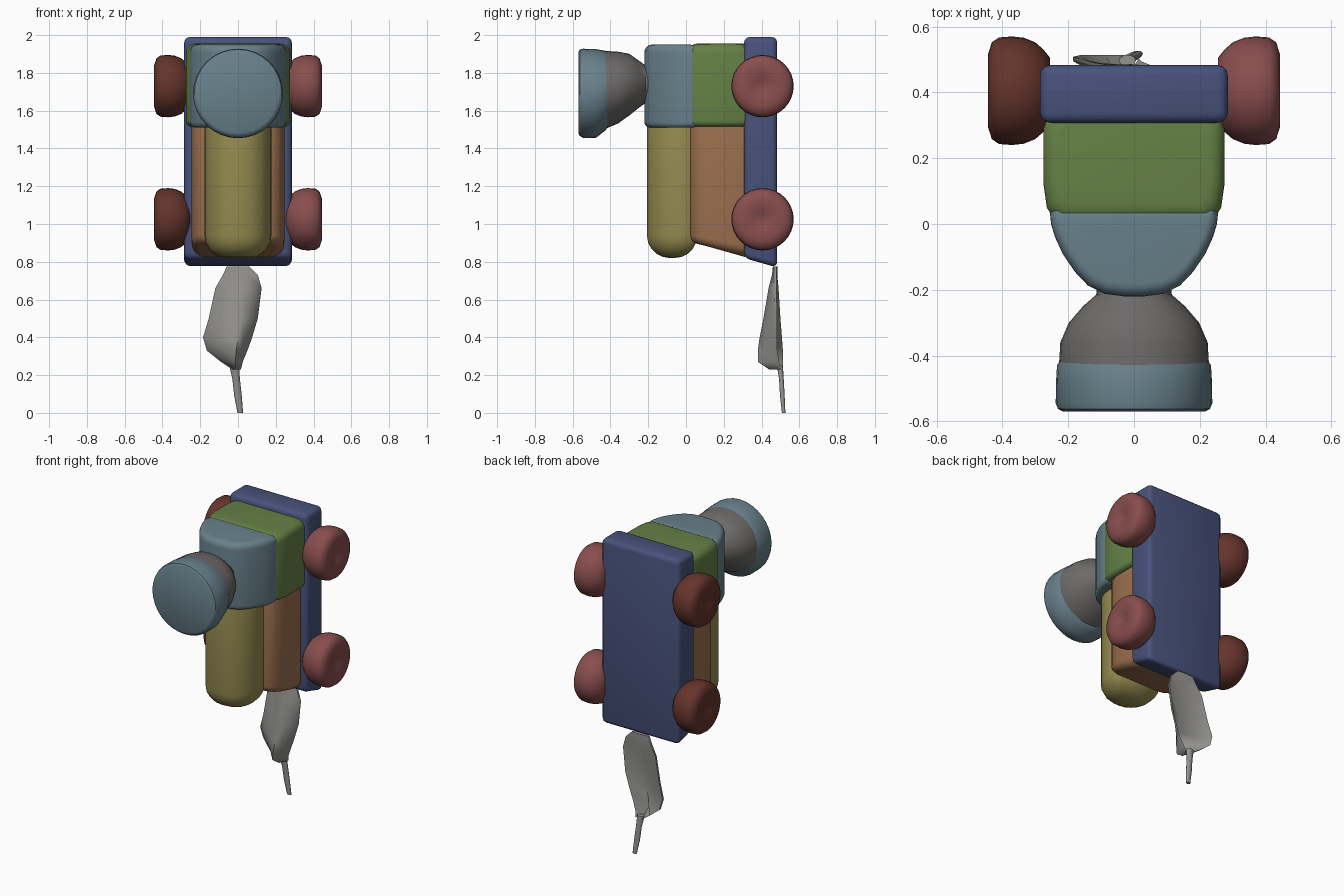
import bpy, bmesh, math
from mathutils import Vector

if "Cube" in bpy.data.objects:
    bpy.data.objects.remove(bpy.data.objects["Cube"])


def finish(bm, name, color=None, angle=40):
    bmesh.ops.recalc_face_normals(bm, faces=bm.faces[:])
    me = bpy.data.meshes.new(name)
    bm.to_mesh(me)
    bm.free()
    ob = bpy.data.objects.new(name, me)
    bpy.context.collection.objects.link(ob)
    if color:
        mat = bpy.data.materials.new(name + "_colour")
        mat.diffuse_color = (*color, 1)
        mat.use_nodes = True
        mat.node_tree.nodes["Principled BSDF"].inputs["Base Color"].default_value = mat.diffuse_color
        me.materials.append(mat)
    bpy.ops.object.select_all(action='DESELECT')
    ob.select_set(True)
    bpy.context.view_layer.objects.active = ob
    bpy.ops.object.shade_smooth_by_angle(angle=math.radians(angle))
    return ob


def loft(name, rings, color=None, angle=40):
    bm = bmesh.new()
    vs = [[bm.verts.new(p) for p in r] for r in rings]
    n = len(vs[0])
    for a, b in zip(vs, vs[1:]):
        for i in range(n):
            j = (i + 1) % n
            bm.faces.new((a[i], a[j], b[j], b[i]))
    bm.faces.new(vs[0])
    bm.faces.new(vs[-1])
    return finish(bm, name, color, angle)


def cushion(name, half, z0, z1, r_low, r_top, color, slope=0):
    """Upright prism from a half outline, mirrored in x, with rounded ends."""
    outline = half + [(-x, y) for x, y in reversed(half)]
    ys = [y for _, y in outline]
    cy = (min(ys) + max(ys)) / 2
    w = max(x for x, _ in half)
    d = (max(ys) - min(ys)) / 2
    steps = [i * math.pi / 10 for i in range(6)]
    levels = [(z0 + r_low * (1 - math.cos(a)), r_low * (1 - math.sin(a))) for a in steps]
    levels += [(z1 - r_top * (1 - math.cos(a)), r_top * (1 - math.sin(a))) for a in reversed(steps)]
    rings = []
    for k, (z, inset) in enumerate(levels):
        lean = slope if k < 6 else 0
        rings.append([(x * (1 - inset / w), cy + (y - cy) * (1 - inset / d),
                       z - lean * (y - cy)) for x, y in outline])
    return loft(name, rings, color, 50)


def circle(n=32):
    return [(math.cos(2 * math.pi * i / n), math.sin(2 * math.pi * i / n)) for i in range(n)]


BLUE, RED, BROWN = (0.065, 0.085, 0.20), (0.25, 0.075, 0.075), (0.13, 0.035, 0.025)
TEAL, GREEN = (0.14, 0.22, 0.26), (0.13, 0.22, 0.06)
ORANGE, YELLOW = (0.33, 0.16, 0.075), (0.30, 0.26, 0.08)
GREY, DARK = (0.30, 0.295, 0.28), (0.15, 0.145, 0.14)

# Chassis slab
bm = bmesh.new()
bmesh.ops.create_cube(bm, size=1)
for v in bm.verts:
    v.co = Vector((v.co.x * 0.57, v.co.y * 0.175 + 0.395, v.co.z * 1.22 + 1.38))
    if v.co.z < 1 and v.co.y < 0.4:
        v.co.z += 0.05
bmesh.ops.bevel(bm, geom=bm.edges[:], offset=0.03, segments=3, profile=0.5, affect='EDGES')
finish(bm, "chassis", BLUE)

# Four wheels with dished hubs, as (x, radius)
WHEEL = [(0.255, 0.10), (0.275, 0.125), (0.30, 0.147), (0.335, 0.161), (0.37, 0.165),
         (0.41, 0.162), (0.432, 0.147), (0.444, 0.11), (0.438, 0.05), (0.425, 0.02)]
for side, s, col in (("right", 1, RED), ("left", -1, BROWN)):
    for pos, z in (("rear", 1.73), ("front", 1.025)):
        loft(f"{pos}_wheel_{side}",
             [[(s * t, 0.405 + r * u, z + r * v) for u, v in circle()] for t, r in WHEEL], col)

# Cab: green rear block and rounded roof block
cushion("cab_walls", [(0.255, 0.35), (0.275, 0.29), (0.275, 0.12), (0.265, 0.05), (0.24, 0.01)],
        1.515, 1.955, 0.03, 0.05, GREEN)
cushion("cab_roof", [(0.25, 0.06), (0.255, 0.03), (0.252, 0.0), (0.24, -0.04), (0.217, -0.09),
                     (0.18, -0.145), (0.14, -0.187), (0.09, -0.212), (0.03, -0.22)],
        1.51, 1.95, 0.03, 0.04, TEAL)

# Boiler: orange lower half and yellow rounded upper half
cushion("boiler_lower", [(0.23, 0.36), (0.245, 0.28), (0.245, 0.13), (0.23, 0.07), (0.205, 0.035),
                         (0.16, 0.02)],
        0.86, 1.54, 0.05, 0.01, ORANGE, slope=0.2)
cushion("boiler_upper", [(0.15, 0.06), (0.17, 0.03), (0.177, -0.02), (0.172, -0.07), (0.153, -0.12),
                         (0.12, -0.165), (0.075, -0.195), (0.025, -0.207)],
        0.82, 1.54, 0.12, 0.01, YELLOW)

# Funnel: skewed grey flare as (y, x radius, centre z, z radius), and coloured rim
FLARE = [(-0.17, 0.11, 1.74, 0.10), (-0.215, 0.115, 1.74, 0.10), (-0.25, 0.155, 1.74, 0.125),
         (-0.30, 0.198, 1.738, 0.163), (-0.36, 0.224, 1.722, 0.19), (-0.43, 0.228, 1.71, 0.207)]
RIM = [(-0.415, 0.225, 1.71, 0.20), (-0.43, 0.234, 1.705, 0.213), (-0.48, 0.237, 1.69, 0.236),
       (-0.545, 0.238, 1.692, 0.236), (-0.562, 0.231, 1.695, 0.229), (-0.57, 0.215, 1.695, 0.213)]
for name, prof, col in (("funnel_flare", FLARE, DARK), ("funnel_rim", RIM, TEAL)):
    loft(name, [[(rx * u, y, cz + rz * v) for u, v in circle()] for y, rx, cz, rz in prof], col)

# Fabric tag, creased forward: rows of (z, left x, left y, crease x, crease y, right x, right y)
ROWS = [(0.775, -0.06, 0.465, 0, 0.46, 0.06, 0.465), (0.73, -0.08, 0.47, 0.01, 0.455, 0.105, 0.465),
        (0.66, -0.12, 0.477, 0.02, 0.437, 0.125, 0.465), (0.5, -0.155, 0.487, 0.02, 0.41, 0.105, 0.47),
        (0.4, -0.185, 0.495, 0.0, 0.39, 0.075, 0.47), (0.33, -0.165, 0.5, -0.01, 0.38, 0.05, 0.47),
        (0.27, -0.09, 0.5, -0.015, 0.38, 0.025, 0.48), (0.23, -0.03, 0.5, -0.01, 0.44, 0.015, 0.49)]
rings = []
for z, lx, ly, mx, my, rx, ry in ROWS:
    a, m, b = Vector((lx, ly, z)), Vector((mx, my, z)), Vector((rx, ry, z))
    back = Vector((0, 0.026, 0))
    rings.append([a, a.lerp(m, 0.6), m, m.lerp(b, 0.4), b, b + back * 0.5, m + back, a + back * 0.5])
loft("pull_tag", rings, GREY, 75)

# String end hanging below the tag
PATH = [(-0.02, 0.497, 0.25), (-0.01, 0.505, 0.18), (0.0, 0.51, 0.09), (0.012, 0.517, 0.0)]
RADII = [0.026, 0.02, 0.02, 0.015]
loft("pull_string", [[(x + r * u, y + 0.65 * r * v, z) for u, v in circle(10)]
                     for (x, y, z), r in zip(PATH, RADII)], GREY, 60)
